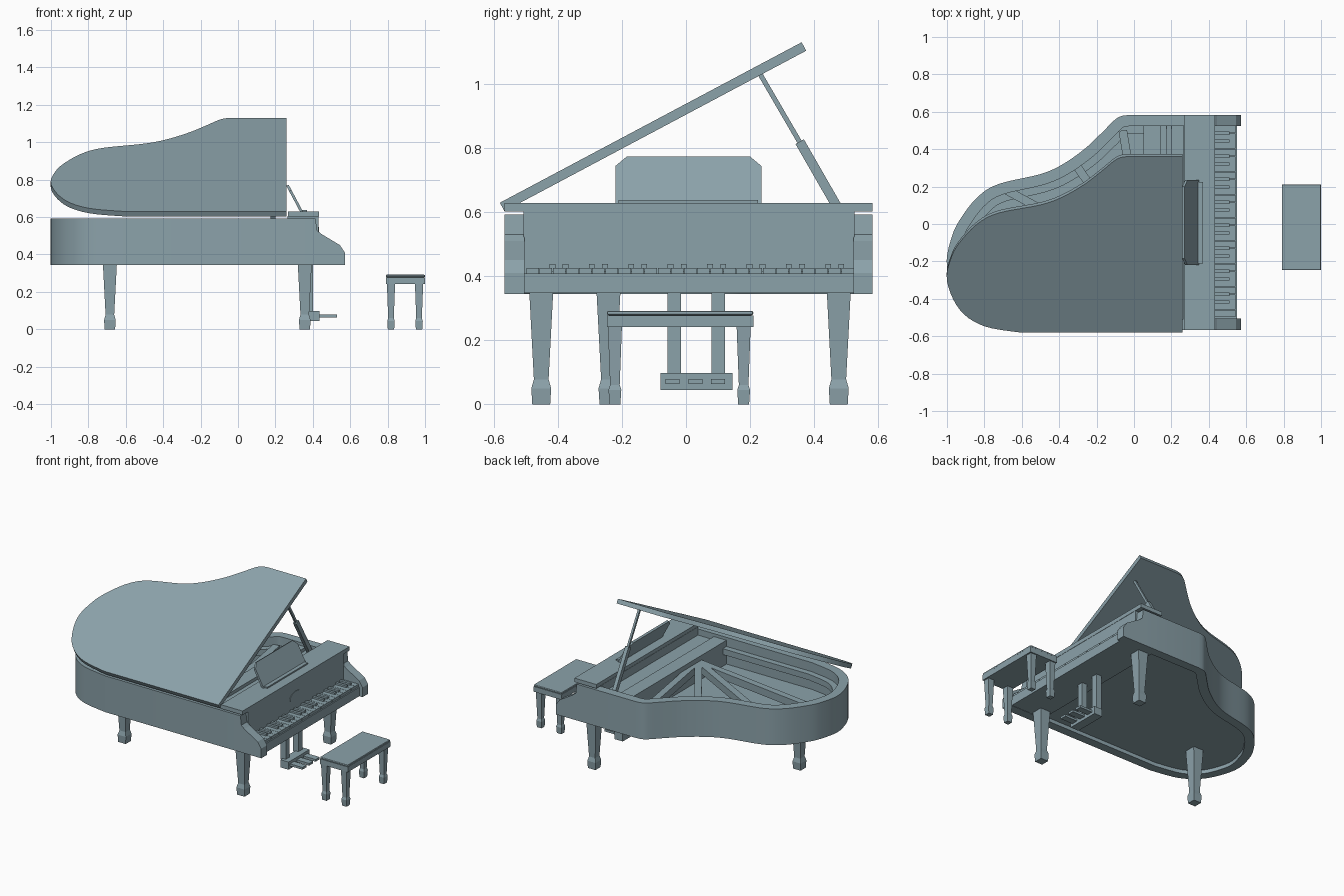
import bpy, bmesh, math
from mathutils import Vector, Matrix

cube = bpy.data.objects.get("Cube")
if cube:
    bpy.data.objects.remove(cube)

COLOR = (0.26, 0.36, 0.4, 1)
mat = bpy.data.materials.new("slate blue")
mat.use_nodes = True
mat.diffuse_color = COLOR
mat.node_tree.nodes["Principled BSDF"].inputs["Base Color"].default_value = COLOR


def finish(name, bm, smooth=False):
    bmesh.ops.recalc_face_normals(bm, faces=bm.faces)
    mesh = bpy.data.meshes.new(name)
    bm.to_mesh(mesh)
    bm.free()
    mesh.materials.append(mat)
    obj = bpy.data.objects.new(name, mesh)
    bpy.context.collection.objects.link(obj)
    if smooth:
        bpy.ops.object.select_all(action='DESELECT')
        obj.select_set(True)
        bpy.context.view_layer.objects.active = obj
        bpy.ops.object.shade_smooth_by_angle(angle=math.radians(30))
    return obj


def prism(name, pts, lo, hi, axis='z', smooth=False):
    """Extrude a flat outline along one axis."""
    place = {'x': lambda a, b, c: (c, a, b),
             'y': lambda a, b, c: (a, c, b),
             'z': lambda a, b, c: (a, b, c)}[axis]
    bm = bmesh.new()
    low = [bm.verts.new(place(a, b, lo)) for a, b in pts]
    high = [bm.verts.new(place(a, b, hi)) for a, b in pts]
    bm.faces.new(low)
    bm.faces.new(high)
    for i in range(len(pts)):
        j = (i + 1) % len(pts)
        bm.faces.new((low[i], low[j], high[j], high[i]))
    return finish(name, bm, smooth)


def box(name, x, y, z):
    return prism(name, [(x[0], y[0]), (x[1], y[0]), (x[1], y[1]), (x[0], y[1])], *z)


def bar(name, p, q, width, height):
    """Box-section bar running from p to q."""
    p, q = Vector(p), Vector(q)
    d = (q - p).normalized()
    side = d.cross(Vector((0, 0, 1))).normalized()
    up = side.cross(d)
    bm = bmesh.new()
    bmesh.ops.create_cube(bm, size=1)
    frame = Matrix((side * width, d * (q - p).length, up * height)).transposed()
    bmesh.ops.transform(bm, matrix=Matrix.Translation((p + q) / 2) @ frame.to_4x4(), verts=bm.verts)
    return finish(name, bm)


def square_leg(name, x, y, profile):
    """Square leg from (height, half width) steps."""
    bm = bmesh.new()
    rings = [[bm.verts.new((x + sx * h, y + sy * h, z))
              for sx, sy in ((-1, -1), (1, -1), (1, 1), (-1, 1))] for z, h in profile]
    bm.faces.new(rings[0])
    bm.faces.new(rings[-1])
    for a, b in zip(rings, rings[1:]):
        for i in range(4):
            j = (i + 1) % 4
            bm.faces.new((a[i], a[j], b[j], b[i]))
    return finish(name, bm)


def spline(points, steps=5):
    """Smooth curve through the points."""
    pts = [Vector(p) for p in points]
    pts = [pts[0]] + pts + [pts[-1]]
    out = []
    for a, b, c, d in zip(pts, pts[1:], pts[2:], pts[3:]):
        for k in range(steps):
            t = k / steps
            out.append(0.5 * (2 * b + (c - a) * t + (2 * a - 5 * b + 4 * c - d) * t * t
                              + (3 * b - a - 3 * c + d) * t ** 3))
    return out + [pts[-1]]


def inset(path, width):
    """Offset an open path toward the inside of the case."""
    out = []
    for i, p in enumerate(path):
        d = (path[min(i + 1, len(path) - 1)] - path[max(i - 1, 0)]).normalized()
        out.append(p + Vector((d.y, -d.x)) * width)
    return out


# Case rim: straight bass side, round tail, waisted treble side
BASS, TREBLE = -0.567, 0.583
curve = spline([(-0.6, BASS), (-0.8, -0.525), (-0.93, -0.42), (-1, -0.23), (-0.975, -0.07),
                (-0.92, 0.04), (-0.83, 0.15), (-0.72, 0.215), (-0.5, 0.267), (-0.38, 0.32),
                (-0.26, 0.405), (-0.17, 0.49), (-0.09, 0.567), (-0.03, TREBLE)])
rim = [Vector((0.41, BASS))] + curve + [Vector((0.41, TREBLE))]
inner = inset(rim, 0.06)
prism("case_rim", rim + inner[::-1], 0.345, 0.592, smooth=True)
prism("soundboard", inset(rim, 0.055), 0.37, 0.41)

# Cheeks and key bed
cheek = [(0.405, 0.345), (0.572, 0.345), (0.572, 0.41), (0.545, 0.45), (0.445, 0.51),
         (0.422, 0.53), (0.415, 0.592), (0.405, 0.592)]
prism("bass_cheek", cheek, BASS, BASS + 0.063, 'y')
prism("treble_cheek", cheek, TREBLE - 0.06, TREBLE, 'y')
INSIDE = (BASS + 0.06, TREBLE - 0.057)
box("key_bed", (0.3, 0.55), INSIDE, (0.347, 0.408))
box("fallboard", (0.265, 0.43), INSIDE, (0.4, 0.605))
box("pin_block", (0.145, 0.27), INSIDE, (0.4, 0.55))
box("bridge_block", (0.05, 0.145), INSIDE, (0.4, 0.572))
badge = [(0.01 + 0.067 * math.cos(a * math.pi / 16), 0.51 + 0.037 * math.sin(a * math.pi / 16))
         for a in range(32)]
prism("oval_badge", badge, 0.428, 0.433, 'x')

# Keys: sharps stand in pairs over every third gap
KEY = 0.041
for i in range(25):
    y = -0.499 + KEY * i
    box("white_key", (0.43, 0.542), (y + 0.001, y + KEY - 0.001), (0.4, 0.426))
    if i % 3 != 1 and i > 1:
        box("black_key", (0.43, 0.51), (y - 0.009, y + 0.009), (0.415, 0.438))

# Plate struts fanning out from the bridge block
for end in ((-0.06, 0.5), (-0.32, 0.33), (-0.7, 0.19), (-0.92, -0.08)):
    bar("plate_strut", (0.06, -0.22, 0.515), (*end, 0.515), 0.045, 0.05)
prism("plate_border", inset(rim, 0.055) + inset(rim, 0.1)[::-1], 0.49, 0.53, smooth=True)

# Raised lid, hinged on the bass side
LID_END = 0.26
outline = [Vector((LID_END, BASS))] + curve + [Vector((LID_END, TREBLE))]
lid = prism("raised_lid", [(p.x, (p.y - BASS) * 0.928) for p in outline], 0, 0.03, smooth=True)
lid.location = (0, BASS, 0.603)
lid.rotation_euler.x = math.radians(28)
box("front_lid", (0.267, 0.432), (BASS, TREBLE), (0.602, 0.629))

# Two-stage lid prop
bar("prop_lower", (0.187, 0.51, 0.55), (0.187, 0.355, 0.82), 0.025, 0.03)
bar("prop_upper", (0.187, 0.36, 0.81), (0.187, 0.232, 1.03), 0.014, 0.015)

# Music desk: leaning board with clipped top corners, on a ledge
desk = [(-0.22, 0), (0.235, 0), (0.235, 0.132), (0.2, 0.165), (-0.185, 0.165), (-0.22, 0.132)]
board = prism("music_desk", desk, -0.014, 0, 'x')
board.location = (0.348, 0, 0.628)
board.rotation_euler.y = math.radians(-28)
box("desk_ledge", (0.335, 0.368), (-0.21, 0.225), (0.628, 0.638))

# Case legs
LEG = [(0, 0.028), (0.05, 0.031), (0.078, 0.023), (0.345, 0.037), (0.375, 0.037)]
for name, x, y in (("bass_leg", 0.357, -0.452), ("treble_leg", 0.357, 0.477), ("tail_leg", -0.685, -0.242)):
    square_leg(name, x, y, LEG)

# Pedal lyre
for y in (-0.036, 0.1):
    box("lyre_post", (0.36, 0.4), (y - 0.021, y + 0.021), (0.09, 0.36))
box("pedal_box", (0.375, 0.437), (-0.08, 0.145), (0.045, 0.097))
for y in (-0.042, 0.03, 0.1):
    box("pedal", (0.43, 0.53), (y - 0.022, y + 0.022), (0.064, 0.079))

# Bench
box("bench_seat", (0.79, 1), (-0.247, 0.21), (0.242, 0.278))
cushion = box("bench_cushion", (0.79, 1), (-0.247, 0.21), (0.278, 0.292))
bevel = cushion.modifiers.new("soft_edge", 'BEVEL')
bevel.width = 0.006
bevel.segments = 2
BENCH_LEG = [(0, 0.017), (0.045, 0.02), (0.06, 0.015), (0.245, 0.022)]
for x in (0.818, 0.968):
    for y in (-0.222, 0.18):
        square_leg("bench_leg", x, y, BENCH_LEG)
